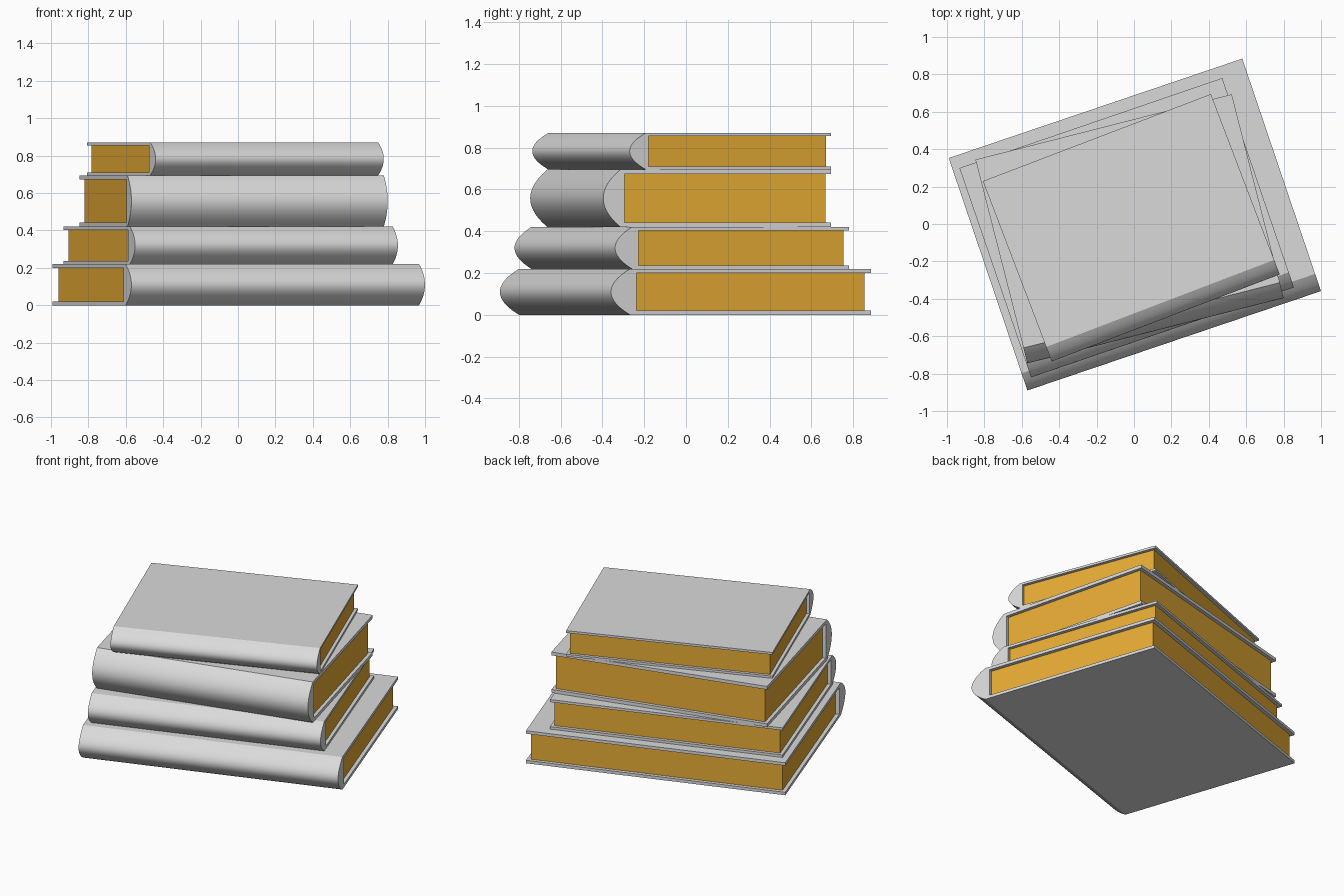
import bpy, bmesh, math
from mathutils import Matrix, Vector

cube = bpy.data.objects.get("Cube")
if cube:
    bpy.data.objects.remove(cube, do_unlink=True)


def material(name, rgb):
    m = bpy.data.materials.new(name)
    m.use_nodes = True
    m.diffuse_color = (*rgb, 1)
    m.node_tree.nodes["Principled BSDF"].inputs["Base Color"].default_value = (*rgb, 1)
    return m


COVER = material("cover grey", (0.7, 0.7, 0.7))
PAPER = material("paper ochre", (0.8, 0.41, 0.035))
ARC_STEPS = 24


def extrude_profile(name, points, x0, x1, matrix, mat):
    """Closed (depth, height) profile swept along the book's length."""
    bm = bmesh.new()
    face = bm.faces.new([bm.verts.new((x0, y, z)) for y, z in points])
    result = bmesh.ops.extrude_face_region(bm, geom=[face], use_keep_orig=True)
    moved = [g for g in result["geom"] if isinstance(g, bmesh.types.BMVert)]
    bmesh.ops.translate(bm, verts=moved, vec=(x1 - x0, 0, 0))
    bmesh.ops.recalc_face_normals(bm, faces=bm.faces)
    mesh = bpy.data.meshes.new(name)
    bm.to_mesh(mesh)
    bm.free()
    mesh.materials.append(mat)
    ob = bpy.data.objects.new(name, mesh)
    ob.matrix_world = matrix
    bpy.context.collection.objects.link(ob)
    return ob


def book(name, corner, angle, length, depth, z0, z1, bulge, spine, board, inset):
    """Corner is the front left one; depth runs from spine to fore edge."""
    h = z1 - z0
    place = Matrix.Translation(Vector((*corner, z0))) @ Matrix.Rotation(math.radians(angle), 4, "Z")

    # Case: rounded solid spine with two boards
    profile = []
    for i in range(ARC_STEPS + 1):
        t = 2 * i / ARC_STEPS - 1
        profile.append((bulge * t * t, h * (t + 1) / 2))
    profile += [(depth, h), (depth, h - board), (spine, h - board),
                (spine, board), (depth, board), (depth, 0)]
    case = extrude_profile(name + "_cover", profile, 0, length, place, COVER)
    bpy.ops.object.select_all(action="DESELECT")
    case.select_set(True)
    bpy.context.view_layer.objects.active = case
    bpy.ops.object.shade_smooth_by_angle(angle=math.radians(20))

    # Page block, set back from the three open edges
    fore = depth - inset
    block = [(spine, board), (fore, board), (fore, h - board), (spine, h - board)]
    extrude_profile(name + "_pages", block, inset, length - inset, place, PAPER)


# Stack from the bottom up
book("bottom_book", (-0.57, -0.89), 18.7, 1.657, 1.312, 0, 0.22, 0.097, 0.13, 0.02, 0.024)
book("second_book", (-0.55, -0.82), 18.9, 1.485, 1.183, 0.22, 0.42, 0.085, 0.117, 0.017, 0.022)
book("third_book", (-0.57, -0.745), 14.3, 1.414, 1.124, 0.42, 0.695, 0.085, 0.105, 0.022, 0.022)
book("top_book", (-0.44, -0.735), 20.9, 1.305, 1.032, 0.695, 0.87, 0.083, 0.097, 0.015, 0.02)
